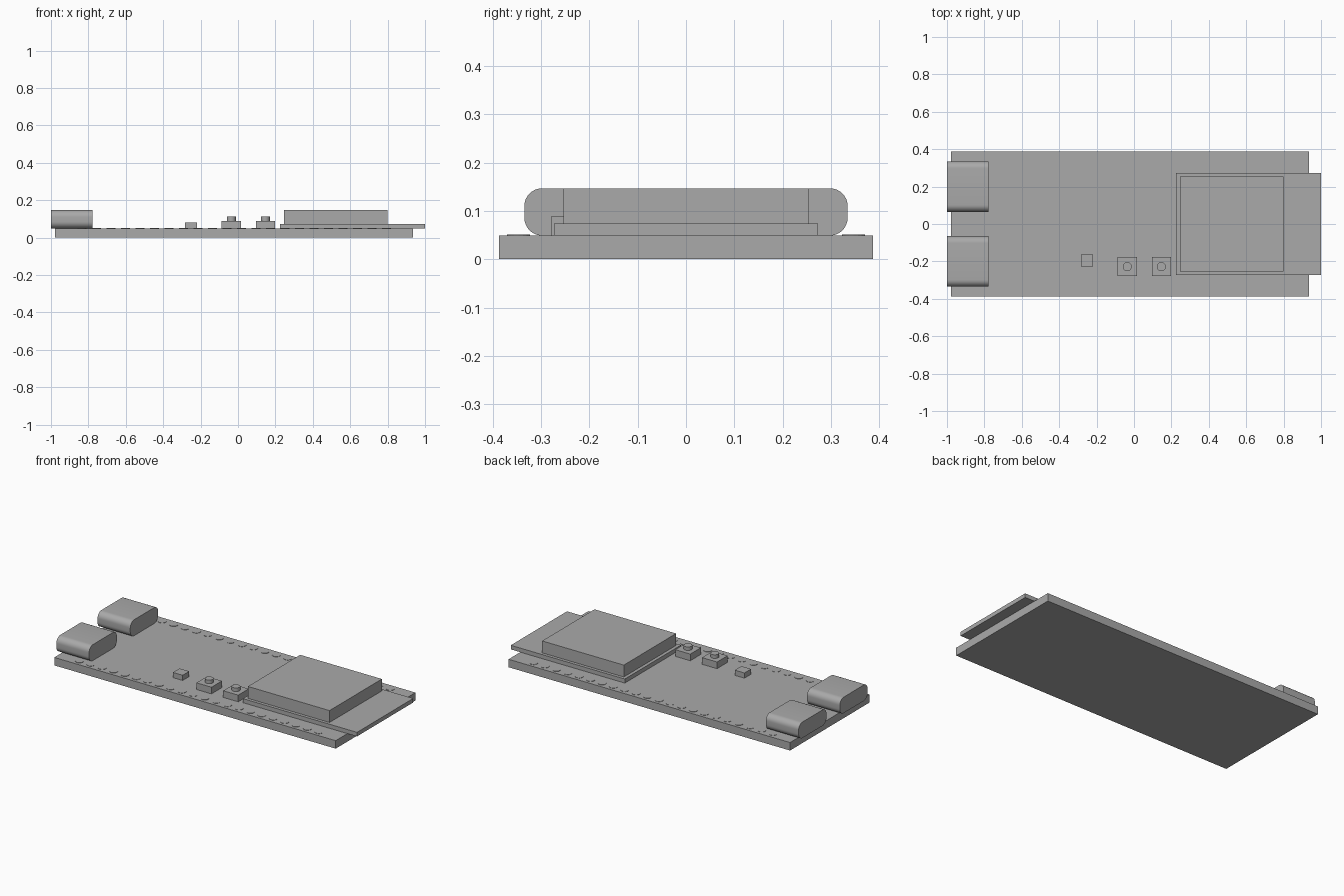
import bpy, bmesh, math

cube = bpy.data.objects.get("Cube")
if cube:
    bpy.data.objects.remove(cube, do_unlink=True)

GREY = (0.4, 0.4, 0.4, 1)
grey = bpy.data.materials.new("plain grey")
grey.use_nodes = True
grey.diffuse_color = GREY
grey.node_tree.nodes["Principled BSDF"].inputs["Base Color"].default_value = GREY

BOARD_TOP = 0.049


def finish(name, bm):
    bmesh.ops.recalc_face_normals(bm, faces=bm.faces)
    mesh = bpy.data.meshes.new(name)
    bm.to_mesh(mesh)
    bm.free()
    mesh.materials.append(grey)
    obj = bpy.data.objects.new(name, mesh)
    bpy.context.collection.objects.link(obj)
    return obj


def smooth(obj):
    bpy.ops.object.select_all(action='DESELECT')
    obj.select_set(True)
    bpy.context.view_layer.objects.active = obj
    bpy.ops.object.shade_smooth_by_angle(angle=math.radians(35))


def extrude_outline(bm, points, offset):
    face = bm.faces.new([bm.verts.new(p) for p in points])
    top = bmesh.ops.extrude_face_region(bm, geom=[face])["geom"]
    moved = [v for v in top if isinstance(v, bmesh.types.BMVert)]
    bmesh.ops.translate(bm, verts=moved, vec=offset)


def box(name, x, y, z):
    bm = bmesh.new()
    corners = [(x[0], y[0]), (x[1], y[0]), (x[1], y[1]), (x[0], y[1])]
    extrude_outline(bm, [(a, b, z[0]) for a, b in corners], (0, 0, z[1] - z[0]))
    return finish(name, bm)


def disc(bm, x, y, z, radius, height, sides):
    ring = [2 * math.pi * i / sides for i in range(sides)]
    points = [(x + radius * math.cos(a), y + radius * math.sin(a), z) for a in ring]
    extrude_outline(bm, points, (0, 0, height))


# Circuit board
box("circuit_board", (-0.978, 0.935), (-0.387, 0.387), (0, BOARD_TOP))

# Radio module with its metal shield
box("module_base", (0.225, 1.0), (-0.273, 0.273), (BOARD_TOP, 0.074))
box("module_shield", (0.245, 0.8), (-0.254, 0.254), (0.074, 0.147))

# Small status light
box("status_light", (-0.284, -0.218), (-0.226, -0.162), (BOARD_TOP, 0.081))

# Push buttons
for side, x in (("first", -0.036), ("second", 0.146)):
    box(side + "_button_body", (x - 0.051, x + 0.051), (-0.279, -0.177), (BOARD_TOP, 0.09))
    bm = bmesh.new()
    disc(bm, x, -0.228, 0.09, 0.024, 0.022, 24)
    smooth(finish(side + "_button_cap", bm))

# Rounded cable sockets, extruded along x
HALF_W, HALF_H, R, STEPS = 0.135, 0.049, 0.037, 8
for name, y in (("left_socket", 0.2), ("right_socket", -0.2)):
    outline = []
    for quarter, (sy, sz) in enumerate(((1, 1), (-1, 1), (-1, -1), (1, -1))):
        for i in range(STEPS + 1):
            a = (quarter + i / STEPS) * math.pi / 2
            outline.append((-1.0,
                            y + sy * (HALF_W - R) + R * math.cos(a),
                            BOARD_TOP + HALF_H + sz * (HALF_H - R) + R * math.sin(a)))
    bm = bmesh.new()
    extrude_outline(bm, outline, (0.222, 0, 0))
    smooth(finish(name, bm))

# Two rows of thin solder pads
PITCH, COUNT = 0.0775, 22
for name, y in (("left_pads", 0.347), ("right_pads", -0.347)):
    bm = bmesh.new()
    for i in range(COUNT):
        disc(bm, -0.021 + (i - (COUNT - 1) / 2) * PITCH, y, BOARD_TOP, 0.024, 0.002, 16)
    finish(name, bm)
